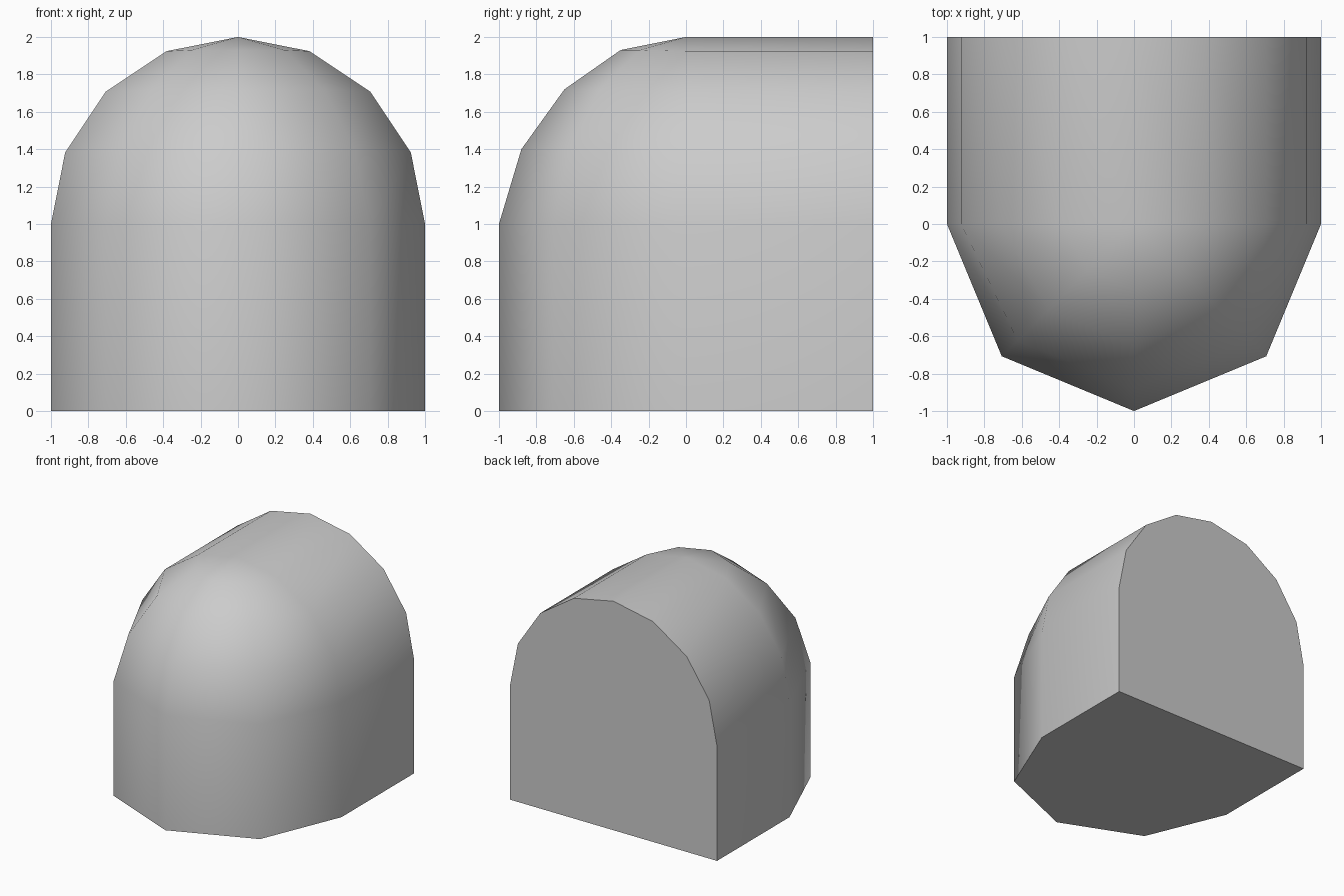
import bpy, bmesh
from math import sin, cos, radians, pi

cube = bpy.data.objects.get("Cube")
if cube:
    bpy.data.objects.remove(cube)

# Plain grey material
grey = bpy.data.materials.new("light_grey")
grey.use_nodes = True
color = (0.6, 0.6, 0.6, 1)
grey.diffuse_color = color
grey.node_tree.nodes["Principled BSDF"].inputs["Base Color"].default_value = color

# Arch profile (radius, height) for the vault, and a slightly flatter one for the dome
arch = [(1, 0)] + [(cos(i * pi / 8), 1 + sin(i * pi / 8)) for i in range(4)] + [(0, 2)]
dome = [(1, 0), (1, 1), (0.88, 1.4), (0.65, 1.72), (0.35, 1.93), (0, 2)]

bm = bmesh.new()


def column(profile, angle, y=0):
    a = radians(angle)
    return [bm.verts.new((r * cos(a), y - r * sin(a), z)) for r, z in profile]


# Columns run from the back right edge, around the rounded front, to the back left edge
columns = [column(arch, 180, 1), column(arch, 180)]
columns += [column(dome, a) for a in (135, 90, 45)]
columns += [column(arch, 0), column(arch, 0, 1)]

# Walls, vault and dome
for a, b in zip(columns, columns[1:]):
    for i in range(len(arch) - 1):
        bm.faces.new((a[i], b[i], b[i + 1], a[i + 1]))

# Flat floor and flat back
bm.faces.new([c[0] for c in columns])
bm.faces.new(columns[0] + columns[-1][::-1])

bmesh.ops.remove_doubles(bm, verts=bm.verts, dist=0.0005)
bmesh.ops.recalc_face_normals(bm, faces=bm.faces)

mesh = bpy.data.meshes.new("rounded_vault")
bm.to_mesh(mesh)
bm.free()
mesh.materials.append(grey)
vault = bpy.data.objects.new("rounded_vault", mesh)
bpy.context.collection.objects.link(vault)

# Smooth curved surface, crisp floor and back rims
bpy.ops.object.select_all(action='DESELECT')
vault.select_set(True)
bpy.context.view_layer.objects.active = vault
bpy.ops.object.shade_smooth_by_angle(angle=radians(60))
